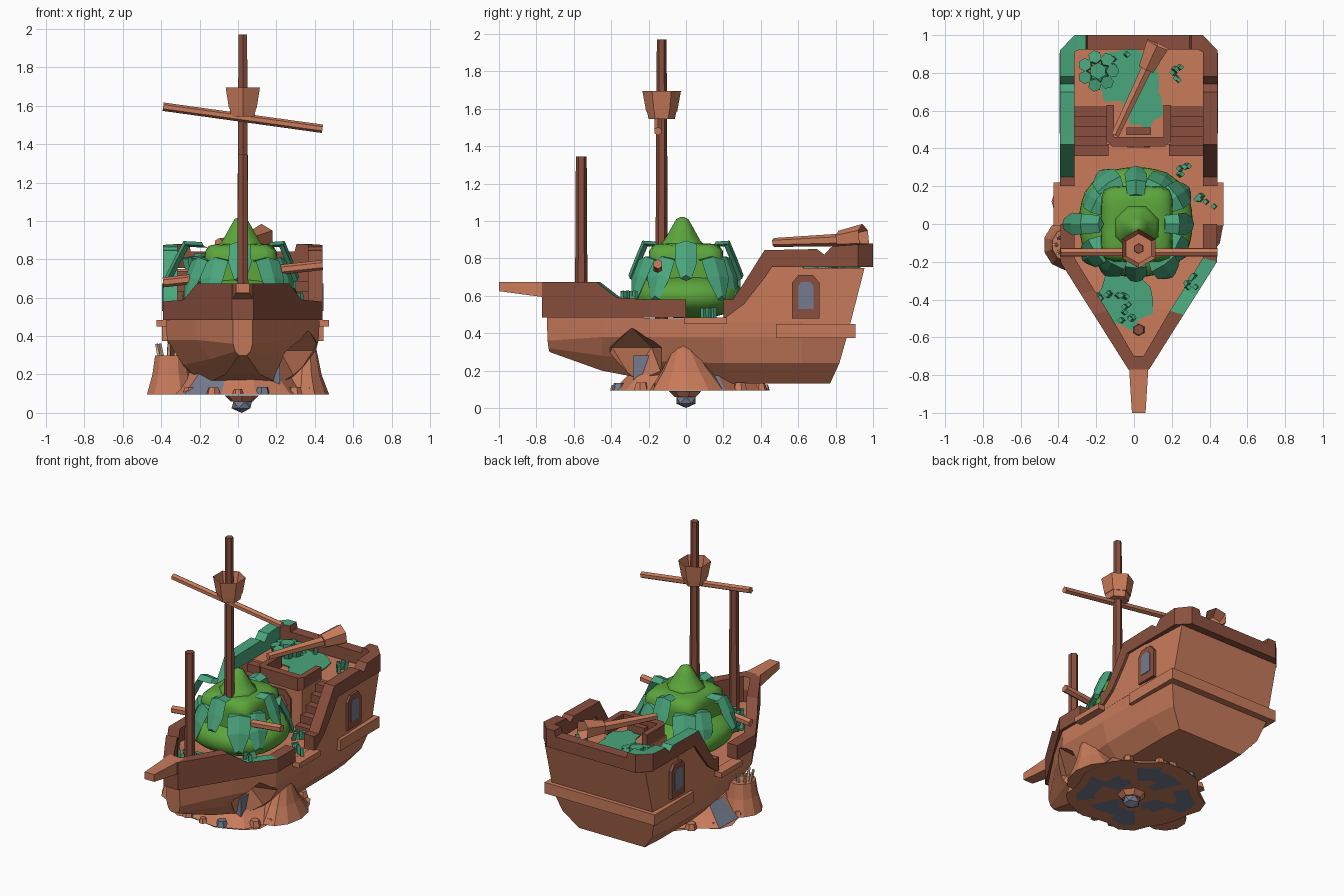
import bpy, bmesh, math, random
from mathutils import Vector, Matrix

if "Cube" in bpy.data.objects:
    bpy.data.objects.remove(bpy.data.objects["Cube"])
random.seed(4)
C = 0.025  # ship centre line


def mat(name, h):
    m = bpy.data.materials.new(name)
    f = lambda v: v / 12.92 if v < 0.04045 else ((v + 0.055) / 1.055) ** 2.4
    m.diffuse_color = [f(int(h[i:i + 2], 16) / 255) for i in (0, 2, 4)] + [1]
    m.use_nodes = True
    m.node_tree.nodes["Principled BSDF"].inputs["Base Color"].default_value = m.diffuse_color
    return m


WOOD, DARK = mat("orange wood", "C87B5B"), mat("dark wood", "8A503E")
TEAL, GREEN = mat("teal leaf", "4AA67D"), mat("green", "5CA53C")
SLATE, BONE = mat("slate", "747B8E"), mat("pale coral", "DDBB9B")


def finish(name, bm, *mats):
    bmesh.ops.recalc_face_normals(bm, faces=bm.faces)
    me = bpy.data.meshes.new(name)
    bm.to_mesh(me)
    bm.free()
    for m in mats:
        me.materials.append(m)
    ob = bpy.data.objects.new(name, me)
    bpy.context.collection.objects.link(ob)
    return ob


def loft(name, rings, *mats, rule=None):
    bm = bmesh.new()
    vs = [[bm.verts.new(p) for p in r] for r in rings]
    n = len(vs[0])
    for a, b in zip(vs, vs[1:]):
        for i in range(n):
            bm.faces.new((a[i], a[(i + 1) % n], b[(i + 1) % n], b[i]))
    bm.faces.new(vs[0])
    bm.faces.new(vs[-1])
    bmesh.ops.recalc_face_normals(bm, faces=bm.faces)
    if rule:
        for f in bm.faces:
            f.material_index = int(rule(f.calc_center_median(), f.normal))
    return finish(name, bm, *mats)


def box(name, x, y, z, m):  # ranges
    return loft(name, [[(a, y[0], z[0]), (a, y[1], z[0]), (a, y[1], z[1]), (a, y[0], z[1])] for a in x], m)


def beam(name, p, q, r1, r2, n, m, cup=0, turn=0.0):
    p, q = Vector(p), Vector(q)
    d = q - p
    bm = bmesh.new()
    bmesh.ops.create_cone(bm, cap_ends=True, segments=n, radius1=r1, radius2=r2, depth=d.length)
    if cup:
        top = max(bm.faces, key=lambda f: f.calc_center_median().z)
        bmesh.ops.inset_region(bm, faces=[top], thickness=0.02)
        bmesh.ops.translate(bm, verts=top.verts, vec=(0, 0, -cup))
    bm.transform(Matrix.Translation((p + q) / 2) @ d.to_track_quat('Z', 'Y').to_matrix().to_4x4()
                 @ Matrix.Rotation(turn, 4, 'Z'))
    return finish(name, bm, m)


def rock(name, p, r, m, sub=1):
    bm = bmesh.new()
    bmesh.ops.create_icosphere(bm, subdivisions=sub, radius=1)
    bm.transform(Matrix.Translation(p) @ Matrix.Diagonal((*r, 1)))
    return finish(name, bm, m)


def wall(name, pts, *mats, joined=True, rule=None):
    # each point: outer x, y, inner x, y, low z, high z; mirrored over the keel
    def ring(t, s):
        xo, yo, xi, yi, lo, hi = t
        return [(C + s * xo, yo, lo), (C + s * xo, yo, hi), (C + s * xi, yi, hi), (C + s * xi, yi, lo)]
    a, b = [ring(t, 1) for t in pts], [ring(t, -1) for t in pts[::-1]]
    if joined:
        return loft(name, a + b, *mats, rule=rule)
    loft(name + "_right", a, *mats, rule=rule)
    loft(name + "_left", b, *mats, rule=rule)


# Hull: stations of (y, z, half width) from deck edge to keel
stations = [
    [(-.745, .50, .05), (-.74, .36, .05), (-.735, .32, .04), (-.73, .30, .02)],
    [(-.45, .50, .25), (-.45, .38, .24), (-.45, .28, .17), (-.45, .20, .09)],
    [(-.19, .48, .40), (-.19, .38, .395), (-.19, .25, .31), (-.19, .15, .20)],
    [(.20, .48, .40), (.20, .38, .395), (.20, .24, .36), (.20, .13, .26)],
    [(.615, .48, .40), (.615, .38, .395), (.615, .24, .36), (.615, .13, .26)],
    [(.62, .75, .40), (.62, .38, .395), (.62, .24, .36), (.62, .13, .26)],
    [(.955, .75, .385), (.86, .38, .385), (.82, .24, .34), (.77, .13, .25)]]
hull = loft("hull", [[(C + w, y, z) for y, z, w in s] + [(C - w, y, z) for y, z, w in s[::-1]]
                     for s in stations], WOOD)
cutter = rock("hull_hole_cutter", (.37, -.29, .24), (.21, .20, .19), WOOD)
cutter.hide_render = True
mod = hull.modifiers.new("hole", 'BOOLEAN')
mod.operation, mod.object, mod.solver = 'DIFFERENCE', cutter, 'EXACT'
bpy.context.view_layer.objects.active = hull
bpy.ops.object.modifier_apply(modifier="hole")
bpy.data.objects.remove(cutter)
box("hole_plank", (.15, .22), (-.28, -.19), (.15, .28), SLATE)

# Rails and stern side walls
wall("bow_rail", [(.415, 0, .34, 0, .485, .58), (.415, -.2, .34, -.18, .485, .58),
                  (.308, -.37, .235, -.35, .485, .59), (.238, -.48, .165, -.46, .485, .675),
                  (.055, -.77, .025, -.70, .485, .675)], DARK, TEAL,
     rule=lambda c, n: n.z > .5 and c.x > .2 and -.45 < c.y < -.22)
wall("stern_side", [(.40, .2, .35, .2, .46, .50), (.40, .26, .35, .26, .46, .57),
                    (.40, .41, .35, .41, .46, .76), (.40, .625, .35, .625, .46, .76)], WOOD, joined=False)
moss = lambda c, n: c.x < -.25 and c.y > .25 and (n.z > .4 or n.x > .7)
# sloping rail beside the stairs, then the level rail around the stern
wall("stair_rail", [(.416, .2, .34, .2, .475, .58), (.416, .25, .34, .25, .51, .58),
                    (.416, .31, .34, .31, .555, .67), (.416, .42, .34, .42, .695, .845),
                    (.416, .46, .34, .46, .755, .845)], DARK, TEAL, joined=False, rule=moss)
wall("stern_rail", [(.416, .46, .34, .46, .755, .845), (.416, .70, .34, .70, .755, .85),
                    (.416, .74, .34, .74, .755, .82), (.416, .78, .34, .78, .755, .865),
                    (.416, .92, .34, .91, .755, .875), (.34, 1, .31, .925, .755, .88),
                    (.28, 1, .28, .925, .755, .88), (.27, 1, .27, .925, .755, .84)], DARK, TEAL, rule=moss)
wall("stern_ledge", [(.42, .48, .36, .48, .375, .45), (.42, .905, .36, .84, .375, .45)], WOOD)
wall("side_step", [(.45, -.01, .38, -.01, .45, .485), (.45, .22, .38, .22, .45, .485)], WOOD, joined=False)

# Cabin front, stairs, balcony rail and door
box("cabin_front", (C - .17, C + .17), (.42, .63), (.47, .75), WOOD)
for s in (-1, 1):
    for i in range(5):
        xs = sorted((C + s * .16, C + s * .35))
        box("stair", xs, (.36 + i * .052, .63), (.47, .53 + i * .052), DARK)
wall("balcony_rail", [(.17, .63, .13, .63, .74, .83), (.17, .44, .13, .46, .74, .83),
                      (.14, .41, .12, .46, .74, .83)], DARK)
box("balcony_chest", (-.04, .09), (.47, .51), (.75, .80), DARK)


def arch(name, m, x0, x1, y, z0, z1, w):
    k = w * .55
    o = [(y - w, z0), (y + w, z0), (y + w, z1 - k), (y + k, z1), (y - k, z1), (y - w, z1 - k)]
    return loft(name, [[(x, a, b) for a, b in o] for x in (x0, x1)], m)


for s in (-1, 1):
    arch("window_frame", DARK, C + s * .38, C + s * .416, .64, .48, .71, .073)
    arch("window_glass", SLATE, C + s * .41, C + s * .42, .64, .53, .675, .042)
for nm, m, w, h, d in (("door_frame", DARK, .09, .72, .41), ("door", WOOD, .06, .68, .405)):
    loft(nm, [[(C + a, y, b) for a, b in ((-w, .48), (w, .48), (w, h - .05), (w * .5, h), (-w * .5, h), (-w, h - .05))]
              for y in (d, .43)], m)

# Masts, yards, crow's nests and bowsprit
beam("main_mast", (C, -.13, .48), (C, -.13, 1.97), .035, .026, 6, DARK)
beam("crows_nest", (C, -.13, 1.545), (C, -.13, 1.695), .07, .103, 6, WOOD, cup=.11)
beam("upper_yard", (-.39, -.15, 1.595), (.44, -.15, 1.48), .022, .022, 6, WOOD)
beam("lower_yard", (-.39, -.15, .68), (.44, -.15, .77), .026, .026, 6, WOOD)
beam("fore_mast", (C, -.56, .48), (C, -.56, 1.345), .034, .029, 6, DARK)
beam("fallen_mast", (-.10, .47, .885), (.08, .85, .90), .024, .034, 6, WOOD)
beam("fallen_nest", (.065, .82, .90), (.125, .95, .915), .048, .07, 6, WOOD, cup=.08)
loft("bowsprit", [[(C + a * w, y, b) for a, b in ((-1, lo), (1, lo), (1, .675), (-1, .675))]
                  for y, w, lo in ((-1, .036, .625), (-.70, .055, .585))], WOOD)


# Big green creature: round body, squarish head, pointed tip
def rounded(name, p, r, power):
    bm = bmesh.new()
    bmesh.ops.create_uvsphere(bm, u_segments=32, v_segments=16, radius=1)
    for v in bm.verts:
        v.co /= sum(abs(t) ** power for t in v.co) ** (1 / power)
        v.co = Vector(p) + Vector(a * b for a, b in zip(v.co, r))
    for f in bm.faces:
        f.smooth = True
    return finish(name, bm, GREEN)


rounded("creature_body", (0.01, .01, .60), (.30, .29, .12), 2.4)
rounded("creature_head", (.015, 0, .73), (.19, .20, .15), 7)
tip = [(.15, .855), (.105, .895), (.06, .97), (.035, 1.01), (.008, 1.022)]
t = loft("creature_tip", [[(.015 + r * math.cos((i + .5) * math.pi / 4), -.02 + r * math.sin((i + .5) * math.pi / 4), z)
                           for i in range(8)] for r, z in tip], GREEN)
for f in t.data.polygons:
    f.use_smooth = True


# Broad drooping leaves around the creature
def leaf(ang, k, prof):
    ca, sa = math.cos(ang), math.sin(ang)
    rings = []
    for r, z, w in prof:
        r *= k
        rings.append([(.01 + r2 * ca - o * sa, r2 * sa + o * ca, z2) for r2, o, z2 in
                      ((r, -w, z - .008), (r + .008, 0, z + .01), (r, w, z - .008), (r - .02, 0, z - .02))])
    loft("leaf", rings, TEAL)


upper = [(.15, .88, .045), (.225, .885, .055), (.265, .79, .06), (.30, .70, .03)]
lower = [(.19, .80, .055), (.255, .80, .075), (.305, .70, .07), (.335, .59, .025)]
for i in range(4):
    leaf(i * math.pi / 2, 1.27 if i == 2 else 1, upper)
    leaf(i * math.pi / 2 + .6, 1, lower)
    leaf(i * math.pi / 2 + 1.02, .93, lower)


# Moss patches, grass tufts and the stern succulent
def patch(name, x, y, z, rx, ry, m):
    o = [(x + rx * k * math.cos(a), y + ry * k * math.sin(a)) for a, k in
         ((i * math.tau / 14, 1 + .13 * math.sin(3 * i)) for i in range(14))]
    loft(name, [[(a, b, h) for a, b in o] for h in (z, z + .012)], m)


patch("bow_moss", -.05, -.40, .495, .15, .15, TEAL)
patch("stern_moss", -.04, .78, .745, .17, .15, TEAL)
patch("stern_moss", .05, .63, .745, .10, .12, TEAL)
for x, y, z in ((-.08, .87, .75), (.2, .8, .75), (.24, .30, .48), (.38, .12, .48), (.32, -.31, .57),
                (-.07, -.42, .50), (-.17, -.36, .50), (-.02, -.47, .50)):
    for i in range(5):
        a, b = x + random.uniform(-.045, .045), y + random.uniform(-.045, .045)
        beam("grass", (a, b, z), (a + random.uniform(-.02, .02), b, z + .055), .016, .015, 4, TEAL)
beam("succulent_core", (-.19, .81, .75), (-.19, .81, .83), .045, .045, 6, TEAL)
for i in range(7):
    a = i * math.tau / 7
    p = Vector((-.19 + .065 * math.cos(a), .81 + .065 * math.sin(a), .75))
    beam("succulent_petal", p, p + Vector((.012 * math.cos(a), .012 * math.sin(a), .06)), .03, .036, 6, TEAL)

# Rocky island: mound, side cones, coral, stones
jag = [1 + .07 * math.sin(2.3 * i) for i in range(14)]
ring = lambda r, z: [(r * j * math.cos(i * math.tau / 14), .02 + r * j * math.sin(i * math.tau / 14), z)
                     for i, j in enumerate(jag)]
loft("island_mound", [ring(.42, .095), ring(.36, .15), ring(.30, .21)], WOOD, SLATE,
     rule=lambda c, n: abs(n.z) < .95 and math.sin(5 * math.atan2(c.y, c.x)) > .75)
circle = lambda x, y, z, rx, ry: [(x + rx * math.cos(i * math.tau / 11), y + ry * math.sin(i * math.tau / 11), z)
                                  for i in range(11)]
loft("right_rock", [circle(.345, .01, .095, .13, .205), circle(.345, .0, .2, .09, .13),
                    circle(.35, -.01, .30, .065, .07), circle(.35, -.02, .37, .05, .045)], WOOD)
loft("left_rock", [circle(-.35, -.11, .095, .13, .135), circle(-.35, -.11, .20, .10, .105),
                   circle(-.35, -.11, .30, .085, .09)], WOOD)
for i in range(8):
    a = i * math.tau / 8
    p = Vector((-.36 + .05 * math.cos(a), -.11 + .05 * math.sin(a), .29))
    beam("coral", p, p + Vector((.015 * math.cos(a), .015 * math.sin(a), .07)), .012, .008, 5, BONE)
for i in range(16):
    a = i * math.tau / 16 + random.uniform(-.1, .1)
    r = random.uniform(.028, .042)
    p = Vector((.39 * math.cos(a), .02 + .40 * math.sin(a), .095))
    beam("stone", p, p + Vector((0, 0, r)), r, r * .7, 6, SLATE if i % 4 == 1 else WOOD, turn=a)

# Underside: flat plate with slate patches and a hanging stone
bm = bmesh.new()
rs = [[bm.verts.new((r * jag[i // 2] * math.cos(i * math.tau / 28), .02 + r * jag[i // 2] * math.sin(i * math.tau / 28), .09))
       for i in range(28)] for r in (.05, .12, .19, .25, .31, .36, .42)]
for k, (a, b) in enumerate(zip(rs, rs[1:])):
    for i in range(28):
        f = bm.faces.new((a[i], b[i], b[(i + 1) % 28], a[(i + 1) % 28]))
        f.material_index = int(math.sin(i * .9 + k) + .8 * math.sin(k * 1.7 - i * .45) > -.1 and 0 < k < 5)
bm.faces.new(rs[0])
bmesh.ops.solidify(bm, geom=bm.faces[:], thickness=-.004)
finish("island_underside", bm, WOOD, SLATE)
beam("hanging_rim", (.02, 0, .06), (.02, 0, .09), .06, .09, 7, WOOD)
rock("hanging_stone", (.02, 0, .042), (.06, .06, .042), SLATE)
